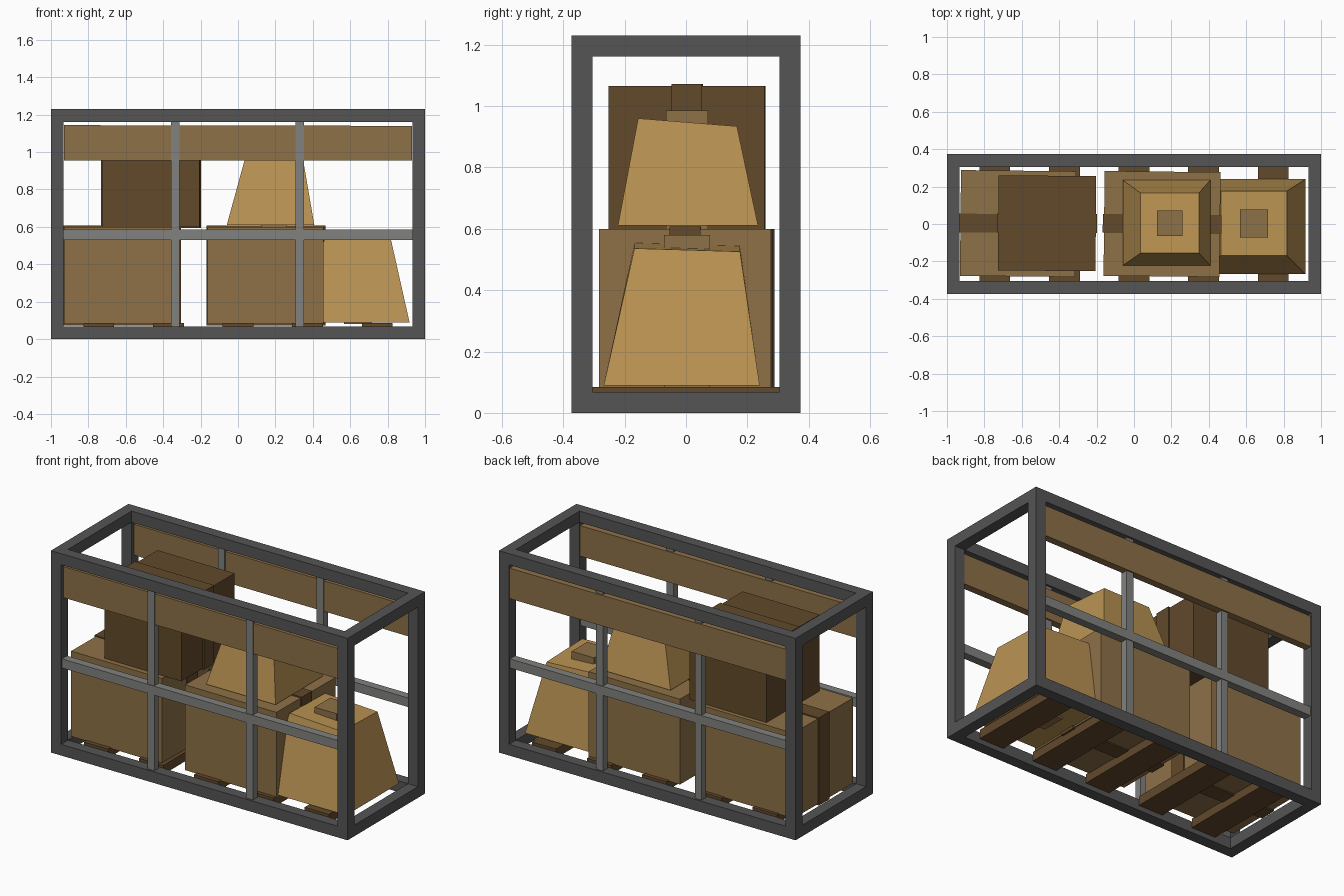
import bpy, bmesh
from math import radians

if "Cube" in bpy.data.objects:
    bpy.data.objects.remove(bpy.data.objects["Cube"])


def material(name, rgb):
    m = bpy.data.materials.new(name)
    m.use_nodes = True
    m.diffuse_color = (*rgb, 1)
    m.node_tree.nodes["Principled BSDF"].inputs["Base Color"].default_value = (*rgb, 1)
    return m


FRAME = material("dark grey metal", (0.09, 0.09, 0.09))
RAIL = material("light grey metal", (0.22, 0.22, 0.21))
BROWN = material("brown card", (0.27, 0.165, 0.064))
TAN = material("tan cloth", (0.49, 0.29, 0.085))
DARK = material("dark brown wood", (0.122, 0.067, 0.024))


def block(name, x, y, z, mat, top=None, tilt=(0, 0), yaw=0):
    """Box from (min, max) ranges; top gives (x range, y range) of a tapered lid."""
    tx, ty = top or (x, y)
    cx, cy = sum(x) / 2, sum(y) / 2
    bm = bmesh.new()
    bmesh.ops.create_cube(bm, size=1)
    for v in bm.verts:
        i, j, k = (int(c > 0) for c in v.co)
        rx, ry = (tx, ty) if k else (x, y)
        v.co = (rx[i] - cx, ry[j] - cy, z[k])
        if k:
            v.co.z += tilt[0] * v.co.x + tilt[1] * v.co.y
    mesh = bpy.data.meshes.new(name)
    bm.to_mesh(mesh)
    bm.free()
    mesh.materials.append(mat)
    ob = bpy.data.objects.new(name, mesh)
    ob.location = (cx, cy, 0)
    ob.rotation_euler.z = radians(yaw)
    bpy.context.collection.objects.link(ob)
    return ob


def around(c, half):
    return (c - half, c + half)


# Outer frame
X, Y, Z, T = 1.0, 0.373, 1.23, 0.068
for sx, side in ((-1, "right"), (1, "left")):
    px = around(sx * (X - T / 2), T / 2)
    for sy, face in ((-1, "front"), (1, "back")):
        block(f"{face}_{side}_post", px, around(sy * (Y - T / 2), T / 2), (T, Z - T), FRAME)
    for z, level in ((0, "bottom"), (Z - T, "top")):
        block(f"{level}_{side}_end_beam", px, around(0, Y - T), (z, z + T), FRAME)
for sy, face in ((-1, "front"), (1, "back")):
    py = around(sy * (Y - T / 2), T / 2)
    for z, level in ((0, "bottom"), (Z - T, "top")):
        block(f"{level}_{face}_beam", (-X, X), py, (z, z + T), FRAME)
    # Thin rails and upper planks, each plank set a little to the rear of its rails
    ry = sy * (Y - T / 2)
    for x, side in ((-0.335, "right"), (0.33, "left")):
        block(f"{face}_{side}_upright", around(x, 0.023), around(ry, 0.021), (T, Z - T), RAIL)
    block(f"{face}_middle_rail", around(0, X - T), around(ry, 0.025), (0.53, 0.585), RAIL)
    block(f"{face}_plank", around(0, 0.93), around(ry + 0.008, 0.022), (0.955, 1.142),
          BROWN, tilt=(-0.002, 0))

# Floor slats
for i in range(5):
    block(f"floor_slat_{i + 1}", around((i - 2) * 0.372, 0.082), around(0, 0.305),
          (0.03, 0.085), DARK)


# Boxes, each wrapped by one strap
def strapped_box(name, x, y, z, mat, yaw):
    block(name, x, y, z, mat, yaw=yaw)
    e = 0.007
    block(name + "_strap", (x[0] - e, x[1] + e), around(sum(y) / 2, 0.05),
          (z[0] - e, z[1] + e), DARK, yaw=yaw)


strapped_box("lower_right_box", (-0.928, -0.312), (-0.28, 0.285), (0.08, 0.6), BROWN, -0.6)
strapped_box("lower_middle_box", (-0.16, 0.46), (-0.28, 0.28), (0.08, 0.6), BROWN, -0.6)
strapped_box("upper_box", (-0.726, -0.204), (-0.25, 0.258), (0.6, 1.065), DARK, -0.4)


# Tapered sacks with a square block through the middle
def sack(name, x, y, z, top, tilt, half):
    block(name, x, y, z, TAN, top, tilt)
    block(name + "_cap", around(sum(top[0]) / 2, half), around(0.003, half),
          (z[0] - 0.01, z[1] + 0.04), BROWN)


sack("upper_sack", (-0.06, 0.408), (-0.222, 0.235), (0.61, 0.945),
     ((0.035, 0.348), (-0.156, 0.166)), (0.01, -0.08), 0.068)
sack("lower_sack", (0.37, 0.917), (-0.268, 0.24), (0.09, 0.54),
     ((0.465, 0.817), (-0.168, 0.176)), (-0.05, -0.03), 0.075)
